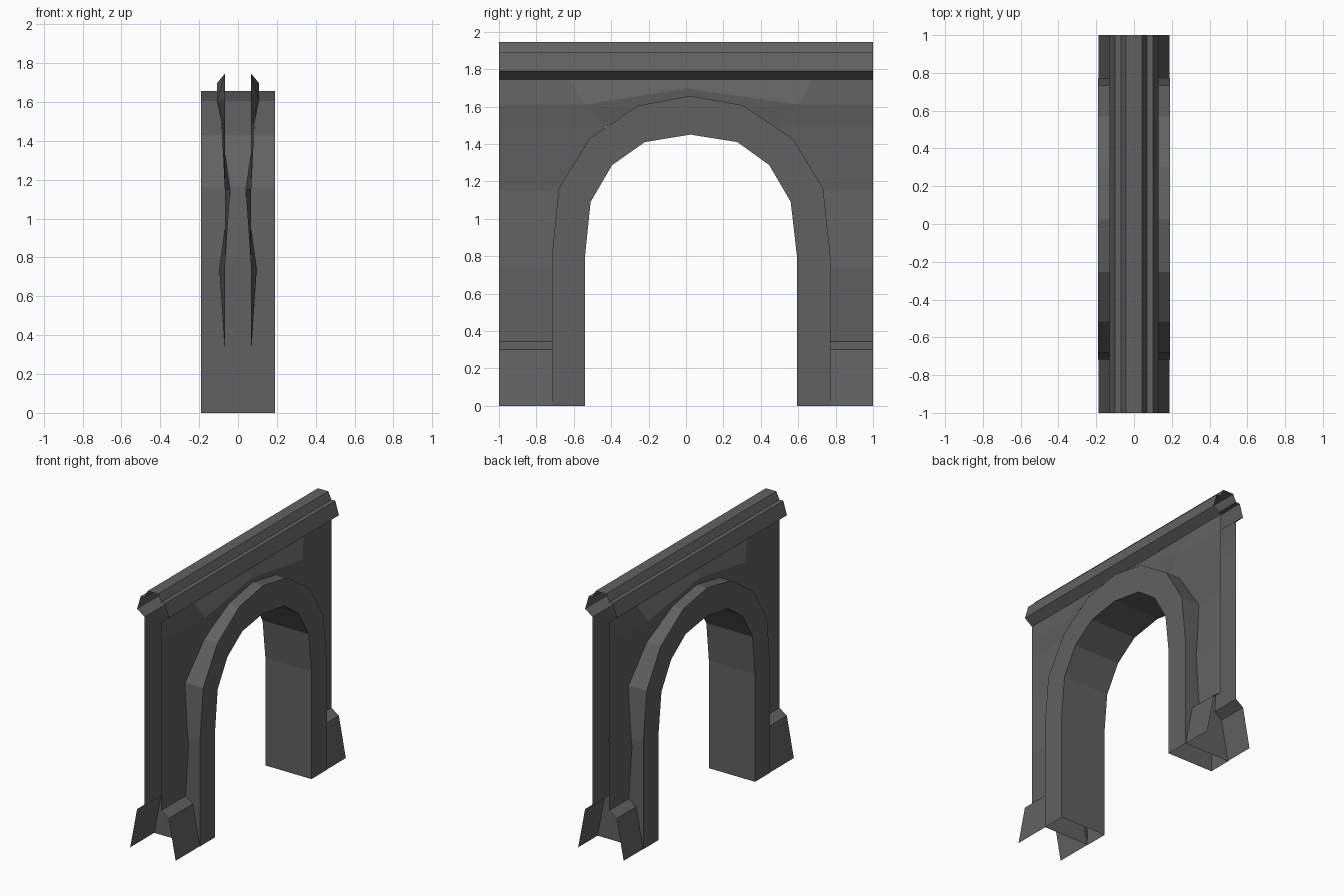
import bpy, bmesh

if "Cube" in bpy.data.objects:
    bpy.data.objects.remove(bpy.data.objects["Cube"])

# Dark stone
stone = bpy.data.materials.new("dark_stone")
stone.diffuse_color = (0.12, 0.12, 0.12, 1)
stone.use_nodes = True
stone.node_tree.nodes["Principled BSDF"].inputs["Base Color"].default_value = stone.diffuse_color


def make(name, verts, faces, sheet=True):
    me = bpy.data.meshes.new(name)
    me.from_pydata(verts, [], faces)
    me.materials.append(stone)
    bm = bmesh.new()
    bm.from_mesh(me)
    if sheet:  # open shells: face outwards from the centre plane, or up
        bm.normal_update()
        for f in bm.faces:
            side = f.calc_center_median().x
            n = f.normal
            if n.x * (1 if side > 0 else -1) + 0.01 * n.z < 0 and abs(n.z) < 0.99 or n.z < -0.99:
                f.normal_flip()
    else:
        bmesh.ops.recalc_face_normals(bm, faces=bm.faces)
        # feet are open underneath
        feet = [f for f in bm.faces if f.normal.z < -0.99 and f.calc_center_median().z < 0.01]
        bmesh.ops.delete(bm, geom=feet, context='FACES_ONLY')
    bm.to_mesh(me)
    bm.free()
    ob = bpy.data.objects.new(name, me)
    bpy.context.collection.objects.link(ob)
    return ob


def sweep(name, profile, y0, y1):
    """Open-ended (x, z) profile drawn along y."""
    verts = [(x, y, z) for x, z in profile for y in (y0, y1)]
    faces = [(2 * i, 2 * i + 1, 2 * i + 3, 2 * i + 2) for i in range(len(profile) - 1)]
    return make(name, verts, faces)


# Arch ring: matching outer and inner outlines (y, z)
outer = [(-.717, 0), (-.717, .80), (-.68, 1.163), (-.515, 1.43), (-.255, 1.605), (.023, 1.657),
         (.303, 1.607), (.57, 1.43), (.733, 1.163), (.772, .80), (.772, 0)]
inner = [(-.54, 0), (-.54, .80), (-.51, 1.09), (-.395, 1.287), (-.22, 1.41), (.023, 1.45),
         (.275, 1.41), (.445, 1.287), (.56, 1.09), (.593, .80), (.593, 0)]
W = 0.19
verts, faces = [], []
for (oy, oz), (iy, iz) in zip(outer, inner):
    verts += [(-W, oy, oz), (W, oy, oz), (W, iy, iz), (-W, iy, iz)]
for i in range(len(outer) - 1):
    a, b = 4 * i, 4 * i + 4
    faces += [(a + k, a + (k + 1) % 4, b + (k + 1) % 4, b + k) for k in range(4)]
n = len(verts)
faces += [(0, 1, 2, 3), (n - 4, n - 3, n - 2, n - 1)]
make("arch_ring", verts, faces, sheet=False)

# Cornice: open-ended moulding along the top
half = [(.068, 1.745), (.13, 1.79), (.10, 1.89), (.068, 1.89), (.043, 1.945)]
sweep("cornice", half + [(-x, z) for x, z in reversed(half)], -1, 1)

# Plinths: splayed skirts at each foot, both sides
for s, side in ((-1, "left"), (1, "right")):
    prof = [(s * .187, 0), (s * .13, .30), (s * .068, .343)]
    sweep("plinth_front_" + side, prof, -1, -.71)
    sweep("plinth_back_" + side, prof, .765, 1)

# Walls: uneven worn sheets, rows of (z, inner relief, front y, back y)
rows = [(.343, .07, -.717, .772), (.74, .096, -.717, .772), (1.15, .04, -.68, .733),
        (1.49, .085, -.43, .48), (1.61, .108, -.54, .60)]
for s, side in ((-1, "left"), (1, "right")):
    verts, faces = [], []
    for z, d, yf, yb in rows:
        verts += [(s * .068, -1, z), (s * d, yf, z), (s * d, yb, z), (s * .068, 1, z)]
    for r in range(len(rows) - 1):
        a, b = 4 * r, 4 * r + 4
        faces += [(a, a + 1, b + 1, b), (a + 2, a + 3, b + 3, b + 2)]
    # spandrel above the arch: raised crease, top edge, and hidden edge in the ring
    verts += [(s * .108, 0, 1.697)]                                             # 20
    verts += [(s * .068, y, 1.745) for y in (-1, -.62, 0, .68, 1)]              # 21-25
    verts += [(s * .10, y, z) for y, z in ((-.25, 1.59), (.02, 1.64), (.3, 1.59))]  # 26-28
    faces += [(16, 17, 22, 21), (17, 20, 23, 22), (20, 18, 24, 23), (18, 19, 25, 24),
              (13, 26, 17), (17, 26, 20), (26, 27, 20), (27, 28, 20), (28, 18, 20), (28, 14, 18)]
    make("wall_" + side, verts, faces)
